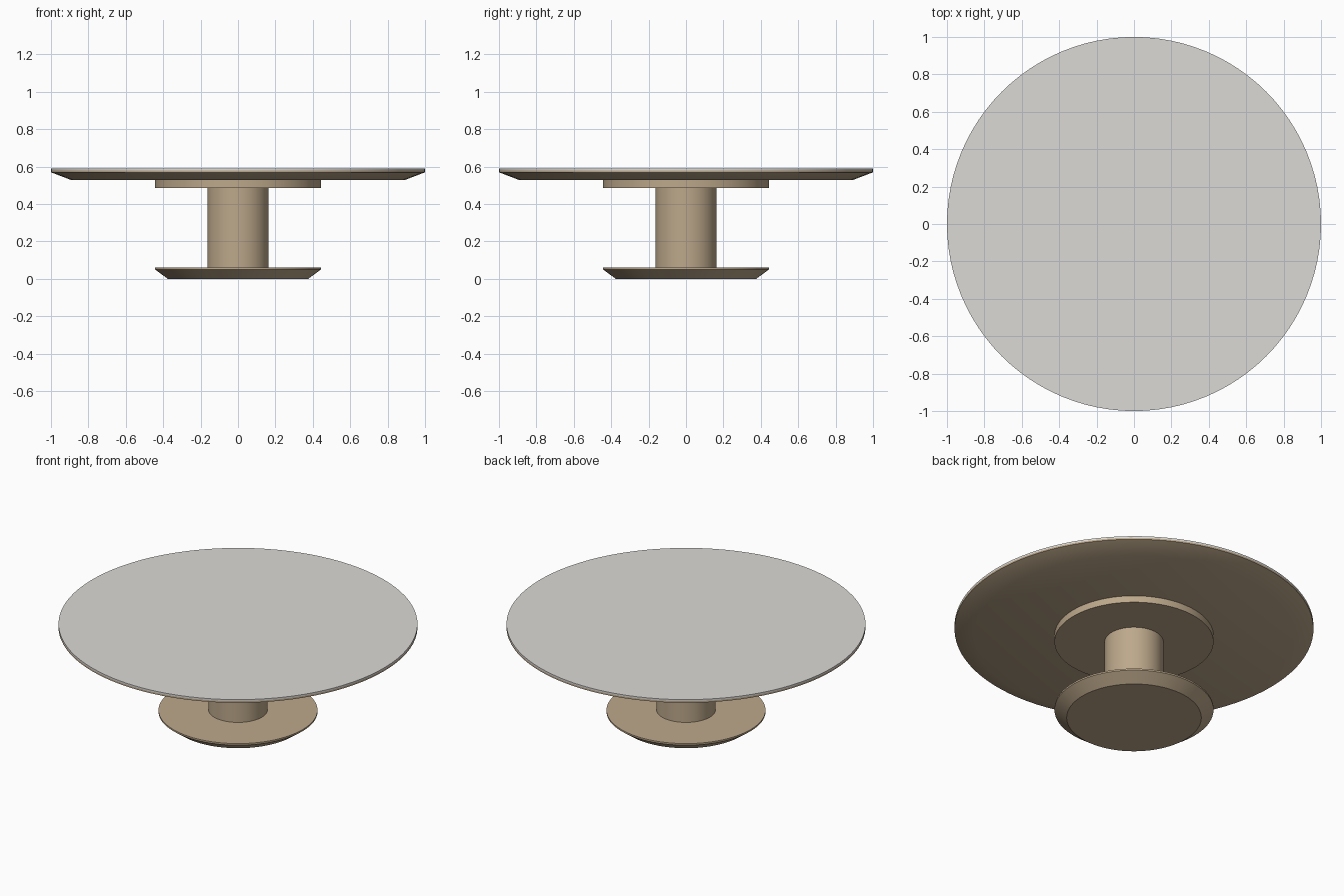
import bpy, bmesh, math

if "Cube" in bpy.data.objects:
    bpy.data.objects.remove(bpy.data.objects["Cube"])

SEGMENTS = 96


def material(name, rgb):
    m = bpy.data.materials.new(name)
    m.diffuse_color = (*rgb, 1)
    m.use_nodes = True
    m.node_tree.nodes["Principled BSDF"].inputs["Base Color"].default_value = m.diffuse_color
    return m


wood = material("warm_wood", (0.51, 0.395, 0.26))
stone = material("pale_grey", (0.71, 0.70, 0.675))


def turned(name, profile, mat):
    """Closed round part from (radius, height) rings, bottom to top."""
    bm = bmesh.new()
    rings = []
    for r, z in profile:
        rings.append([bm.verts.new((r * math.cos(a), r * math.sin(a), z))
                      for a in (2 * math.pi * i / SEGMENTS for i in range(SEGMENTS))])
    for low, high in zip(rings, rings[1:]):
        for i in range(SEGMENTS):
            j = (i + 1) % SEGMENTS
            bm.faces.new((low[i], low[j], high[j], high[i]))
    bm.faces.new(rings[0][::-1])
    bm.faces.new(rings[-1])
    mesh = bpy.data.meshes.new(name)
    bm.to_mesh(mesh)
    bm.free()
    mesh.materials.append(mat)
    ob = bpy.data.objects.new(name, mesh)
    bpy.context.collection.objects.link(ob)
    bpy.ops.object.select_all(action='DESELECT')
    ob.select_set(True)
    bpy.context.view_layer.objects.active = ob
    bpy.ops.object.shade_smooth_by_angle(angle=math.radians(25))
    return ob


# Foot plate, undercut towards the floor
turned("base", [(0.375, 0), (0.443, 0.05), (0.443, 0.06)], wood)
# Central post
turned("post", [(0.164, 0.06), (0.164, 0.487)], wood)
# Mounting disc under the top
turned("support_disc", [(0.443, 0.487), (0.443, 0.528)], wood)
# Bevelled table top and its thin pale surface
turned("table_top", [(0.89, 0.528), (1.0, 0.57), (1.0, 0.58)], wood)
turned("top_surface", [(1.0, 0.58), (1.0, 0.59)], stone)
